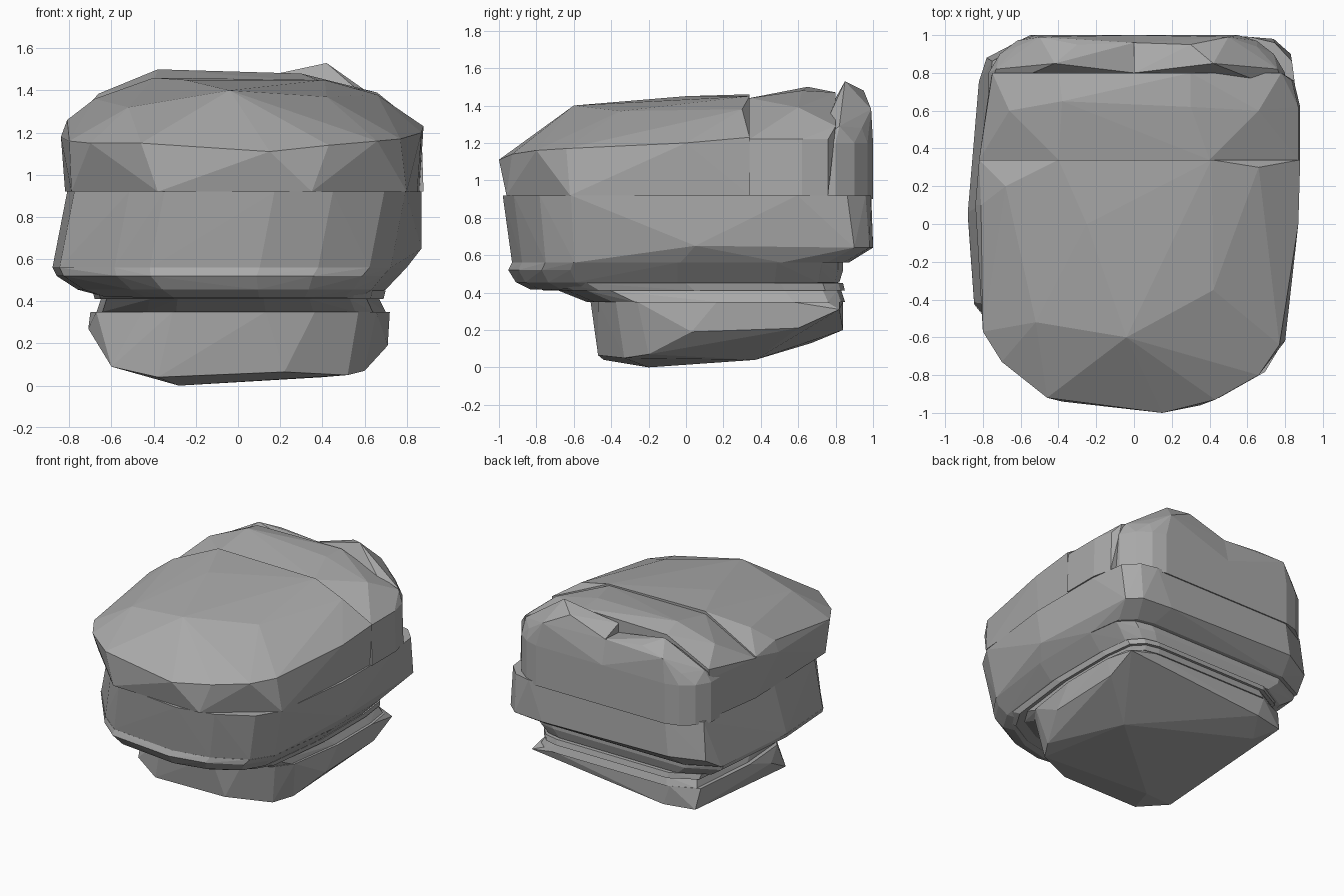
import bpy
import bmesh

cube = bpy.data.objects.get("Cube")
if cube:
    bpy.data.objects.remove(cube, do_unlink=True)

stone = bpy.data.materials.new("stone grey")
stone.use_nodes = True
grey = (0.4, 0.4, 0.4, 1)
stone.diffuse_color = grey
stone.node_tree.nodes["Principled BSDF"].inputs["Base Color"].default_value = grey

# Unit plan outline: faceted round front, squarer back
OUTLINE = [(-1, .1), (-.96, -.43), (-.65, -.79), (-.45, -.94), (.17, -1), (.5, -.94),
           (.79, -.8), (.91, -.63), (1, 0), (1, .6), (.96, .87), (.85, .97), (.7, 1),
           (-.65, 1), (-.93, .87), (-.96, .45)]


def ring(left, right, front, back, z, z_back=None, start=-2, stop=2):
    """Outline fitted to a box, optionally sloping to the back and cut in y."""
    z_back = z if z_back is None else z_back
    points = []
    for u, v in OUTLINE:
        s, t = (u + 1) / 2, (v + 1) / 2
        y = min(max(front + (back - front) * t, start), stop)
        points.append((left + (right - left) * s, y, z + (z_back - z) * t))
    return points


def hull(name, *groups):
    """Flat-shaded convex block around groups of points."""
    mesh = bpy.data.meshes.new(name)
    bm = bmesh.new()
    for group in groups:
        for point in group:
            bm.verts.new(point)
    bmesh.ops.remove_doubles(bm, verts=bm.verts, dist=.001)
    result = bmesh.ops.convex_hull(bm, input=bm.verts)
    spare = set(result["geom_interior"]) | set(result["geom_unused"])
    bmesh.ops.delete(bm, geom=[e for e in spare if isinstance(e, bmesh.types.BMVert)],
                     context="VERTS")
    bmesh.ops.recalc_face_normals(bm, faces=bm.faces)
    bm.to_mesh(mesh)
    bm.free()
    mesh.materials.append(stone)
    obj = bpy.data.objects.new(name, mesh)
    bpy.context.collection.objects.link(obj)
    return obj


# Foot block with a tilted, shallow keel underneath
hull("base_block",
     ring(left=-.7, right=.72, front=-.51, back=.84, z=.35),
     [(-.71, 0, .27), (-.6, -.33, .09), (-.38, -.44, .04), (.22, -.47, .065),
      (.52, -.33, .05), (.6, -.2, .07), (.71, .03, .19), (.71, .6, .21), (.71, .82, .31),
      (-.28, -.2, 0), (.4, .37, .04), (-.4, .84, .2), (-.63, .79, .2), (-.5, .67, .13)])

# Thin stacked neck layers
hull("neck_lower",
     ring(left=-.67, right=.7, front=-.53, back=.85, z=.35),
     ring(left=-.65, right=.67, front=-.68, back=.83, z=.41))
hull("neck_upper",
     ring(left=-.68, right=.69, front=-.76, back=.85, z=.41),
     ring(left=-.69, right=.7, front=-.84, back=.84, z=.45))

# Overhanging lip
hull("lower_lip",
     ring(left=-.66, right=.64, front=-.83, back=.78, z=.415, z_back=.44),
     ring(left=-.76, right=.7, front=-.91, back=.82, z=.455),
     ring(left=-.86, right=.76, front=-.95, back=.84, z=.52),
     ring(left=-.88, right=.8, front=-.93, back=.84, z=.56))

# Broad middle band
hull("middle_band",
     ring(left=-.88, right=.8, front=-.93, back=.87, z=.56),
     ring(left=-.81, right=.87, front=-.98, back=.99, z=.92),
     [(.87, .05, .65), (.83, .9, .64), (.74, .98, .64), (.5, 1, .64),
      (-.55, 1, .66), (-.78, .88, .64)])

# Front cap: undercut below a rim that rises to the back, then a sloping crown
hull("front_cap",
     [(-.38, -.94, .92), (.35, -.96, .92), (-.79, -.53, .92), (.8, -.62, .92),
      (-.82, .34, .92), (.86, .34, .92), (.85, 0, .92)],
     [(-.84, .1, 1.18), (-.8, -.57, 1.16), (-.7, -.73, 1.15), (-.46, -.92, 1.15),
      (.15, -1, 1.11), (.43, -.93, 1.14), (.66, -.8, 1.16), (.77, -.64, 1.17),
      (.87, 0, 1.2), (.88, .34, 1.23), (-.82, .34, 1.23)],
     [(-.04, -.6, 1.4), (-.52, -.52, 1.32), (.42, -.35, 1.37), (.66, .3, 1.38),
      (.41, .34, 1.45), (-.4, .34, 1.46), (-.25, 0, 1.45), (-.68, .2, 1.36),
      (-.81, .1, 1.26)])

# Rear cap behind the step
hull("rear_cap",
     ring(left=-.82, right=.88, front=-.9, back=1, z=.92, start=.34, stop=.76),
     ring(left=-.82, right=.87, front=-.9, back=1, z=1.22, start=.34, stop=.76),
     [(-.38, .65, 1.5), (.3, .62, 1.48), (-.66, .6, 1.385), (.66, .6, 1.39),
      (-.4, .34, 1.44), (.4, .34, 1.44), (-.4, .8, 1.46), (.3, .8, 1.47),
      (-.75, .8, 1.29), (.78, .8, 1.29)])


# Two crest lumps along the back edge, meeting at a shallow valley
def crest(name, side, peak, outer):
    hull(name,
         [(side * x, y, z) for z in (.9, 1.2)
          for x, y in ((0, .7), (outer, .7), (outer, .8), (outer - .06, .9),
                       (outer - .15, .97), (outer - .25, 1), (0, 1))],
         [(side * .42, .85, peak), (side * .3, .95, peak - .05), (0, .8, peak - .09),
          (0, .96, 1.38), (side * .5, .99, 1.38), (side * (outer - .04), .82, 1.29),
          (side * (outer - .15), .94, 1.28)])


crest("crest_right", side=1, peak=1.53, outer=.8)
crest("crest_left", side=-1, peak=1.46, outer=.77)
